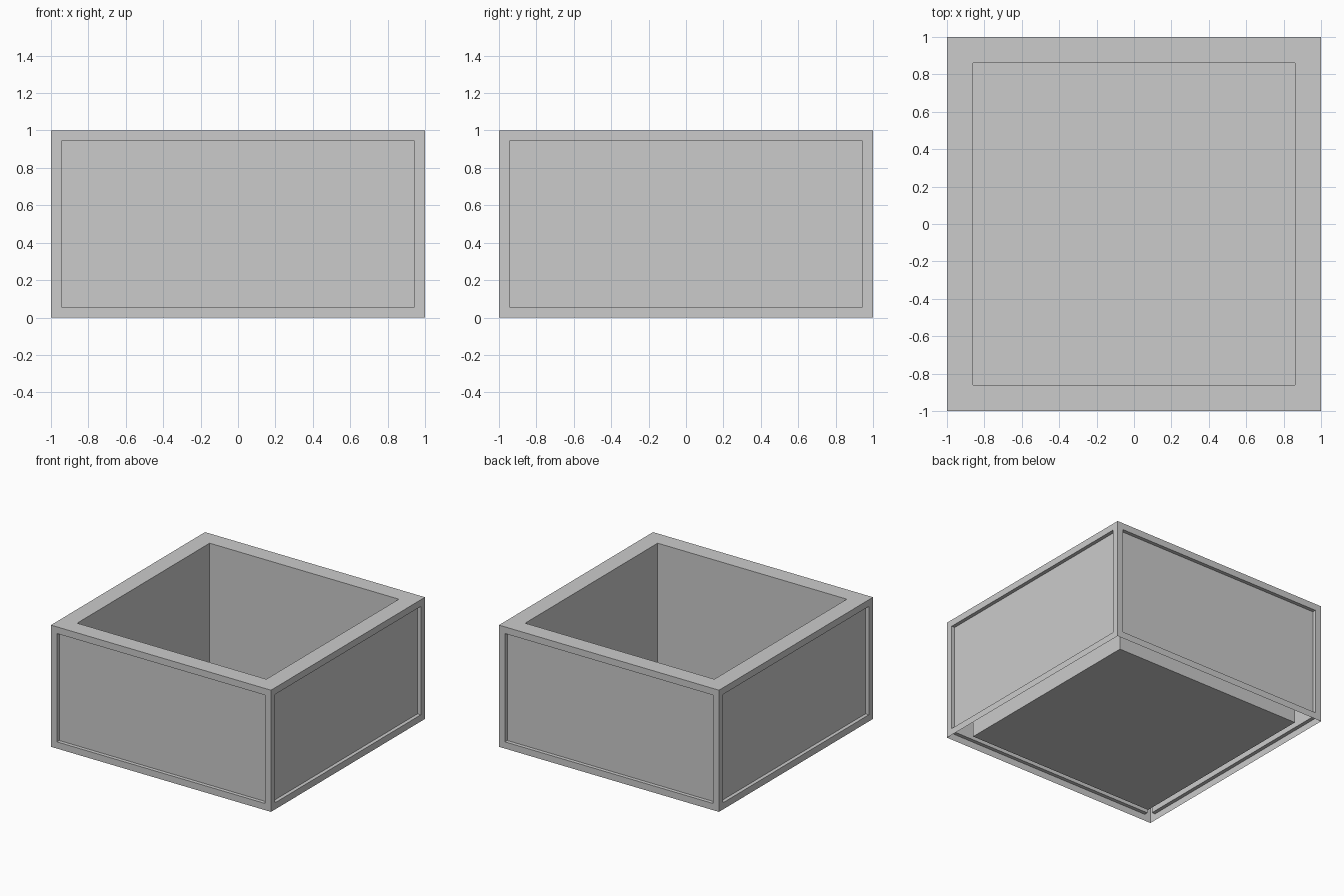
import bpy
import bmesh
from mathutils import Matrix, Vector

default_cube = bpy.data.objects.get("Cube")
if default_cube:
    bpy.data.objects.remove(default_cube, do_unlink=True)

HEIGHT = 1.0
RIM = 0.14            # width of the top rim
FRAME = 0.055         # border around each side panel
PANEL_DEPTH = 0.03


def make_material(name, color):
    mat = bpy.data.materials.new(name)
    mat.use_nodes = True
    mat.diffuse_color = color
    mat.node_tree.nodes["Principled BSDF"].inputs["Base Color"].default_value = color
    return mat


def recess(bm, faces, border, depth):
    """Inset each face by a border, then push it straight inwards."""
    bmesh.ops.inset_individual(bm, faces=faces, thickness=border, use_even_offset=True)
    for face in faces:
        offset = -depth * face.normal.copy()
        old_edges = list(face.edges)
        result = bmesh.ops.extrude_discrete_faces(bm, faces=[face])["faces"][0]
        bmesh.ops.translate(bm, verts=result.verts, vec=offset)


bm = bmesh.new()
bmesh.ops.create_cube(bm, size=1, matrix=Matrix.Translation((0, 0, HEIGHT / 2))
                      @ Matrix.Diagonal((2, 2, HEIGHT, 1)))
bm.normal_update()
up = Vector((0, 0, 1))
top = [f for f in bm.faces if f.normal.dot(up) > 0.5]
bottom = [f for f in bm.faces if f.normal.dot(up) < -0.5]
sides = [f for f in bm.faces if abs(f.normal.dot(up)) < 0.5]

# Underside is open between the outer shell and the inner well
bmesh.ops.delete(bm, geom=bottom, context='FACES_ONLY')

# Recessed side panels, then the inner well with its floor on the ground
recess(bm, sides, FRAME, PANEL_DEPTH)
recess(bm, top, RIM, HEIGHT)

mesh = bpy.data.meshes.new("planter_box")
bm.to_mesh(mesh)
bm.free()
mesh.materials.append(make_material("light grey", (0.6, 0.6, 0.6, 1)))
box = bpy.data.objects.new("planter_box", mesh)
bpy.context.collection.objects.link(box)
